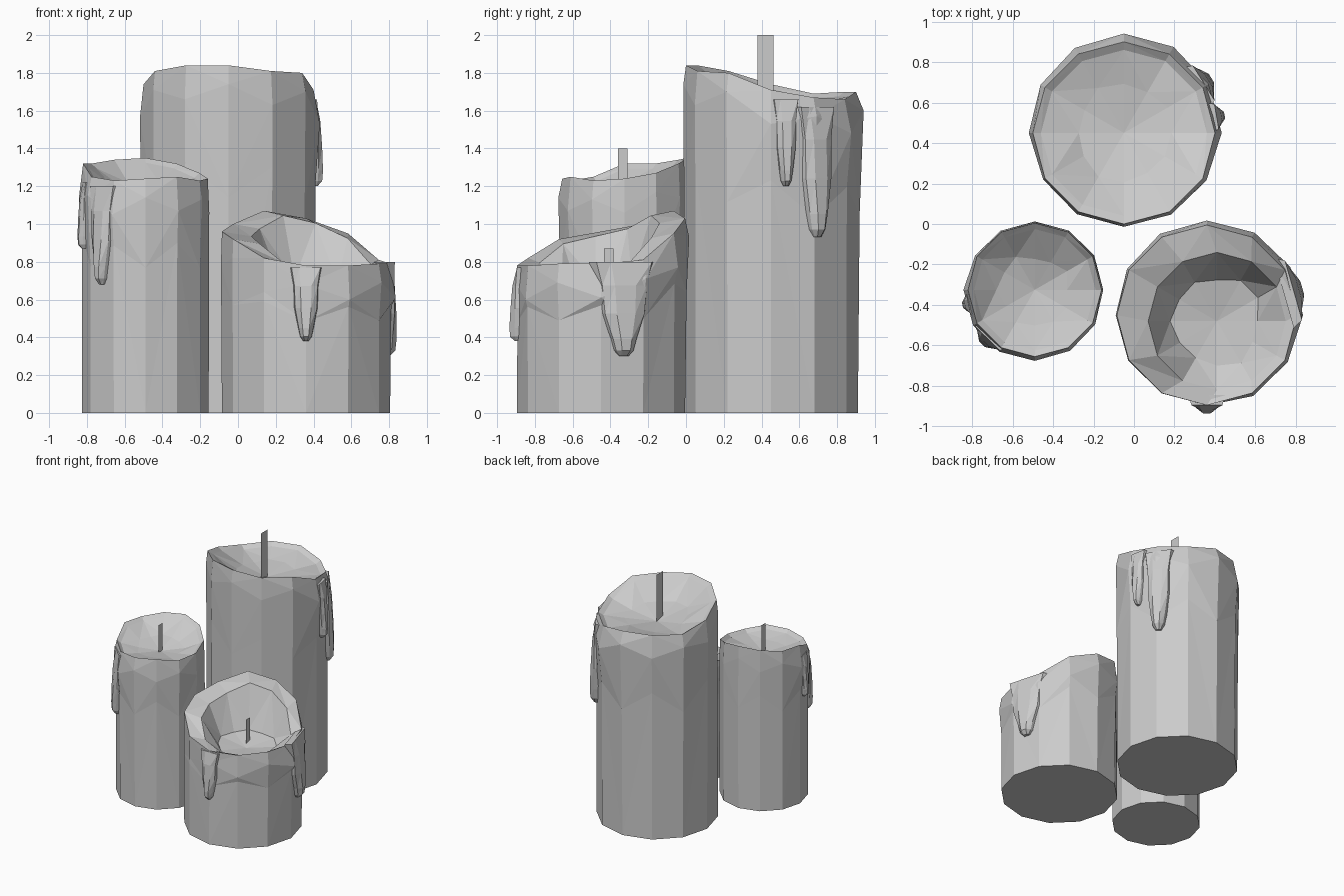
import bpy, bmesh, math, random
from mathutils import Vector

random.seed(4)
SIDES = 12

cube = bpy.data.objects.get("Cube")
if cube:
    bpy.data.objects.remove(cube, do_unlink=True)

# One plain wax colour for everything
wax = bpy.data.materials.new("grey wax")
wax.use_nodes = True
colour = (0.6, 0.6, 0.6, 1)
wax.diffuse_color = colour
wax.node_tree.nodes["Principled BSDF"].inputs["Base Color"].default_value = colour


def finish(name, bm, recalc=True):
    if recalc:
        bmesh.ops.recalc_face_normals(bm, faces=bm.faces)
    mesh = bpy.data.meshes.new(name)
    bm.to_mesh(mesh)
    bm.free()
    mesh.materials.append(wax)
    obj = bpy.data.objects.new(name, mesh)
    bpy.context.collection.objects.link(obj)
    return obj


def bridge(bm, lower, upper, closed=True):
    """Join two rows of vertices with alternating triangles."""
    count = len(lower)
    for i in range(count if closed else count - 1):
        j = (i + 1) % count
        a, b, c, d = lower[i], lower[j], upper[j], upper[i]
        if i % 2:
            bm.faces.new((a, b, c))
            bm.faces.new((a, c, d))
        else:
            bm.faces.new((a, b, d))
            bm.faces.new((b, c, d))


def candle(name, centre, base_r, heights, bulge, bulge_dir, lip_r, inner_r,
           floor_r, floor_z, blend, shift=(0, 0)):
    """Faceted body with an uneven melted rim around a sunken pool."""
    bm = bmesh.new()

    def ring(radius, height, offset=(0, 0), jitter=0):
        row = []
        for i, top in enumerate(heights):
            a = math.tau * i / SIDES
            swell = 0.5 + 0.5 * math.cos(a - math.radians(bulge_dir))
            r = radius(swell) + random.uniform(-jitter, jitter)
            row.append(bm.verts.new((centre[0] + offset[0] + r * math.cos(a),
                                     centre[1] + offset[1] + r * math.sin(a),
                                     height(i, top))))
        return row

    rows = [
        ring(lambda s: base_r, lambda i, h: 0),
        ring(lambda s: base_r + 0.2 * bulge * s,
             lambda i, h: h * (0.62 if i % 2 else 0.72), jitter=0.004),
        ring(lambda s: base_r + bulge * s,
             lambda i, h: h - (0.1 if i % 2 else 0.18), jitter=0.004),
        ring(lambda s: lip_r, lambda i, h: h),
        ring(lambda s: inner_r, lambda i, h: h - 0.025, shift),
        ring(lambda s: floor_r,
             lambda i, h: floor_z + blend * (h - floor_z), shift, 0.02),
    ]
    for lower, upper in zip(rows, rows[1:]):
        bridge(bm, lower, upper)
    bm.faces.new(rows[0][::-1])
    pool = bm.verts.new((centre[0] + shift[0], centre[1] + shift[1], floor_z))
    last = rows[-1]
    for i in range(SIDES):
        bm.faces.new((last[i], last[(i + 1) % SIDES], pool))
    return finish(name, bm)


def drip(name, centre, angle, radius, top, bottom, width, tip_width, depth):
    """Wax run hugging the wall, narrowing to a swollen rounded tip."""
    bm = bmesh.new()
    a = math.radians(angle)
    out = Vector((math.cos(a), math.sin(a), 0))
    side = Vector((-math.sin(a), math.cos(a), 0))
    origin = Vector((centre[0], centre[1], 0))
    # share of the fall, half width, thickness
    stations = [(0, width, 0.0), (0.25, width * 0.8, depth * 0.6),
                (0.55, (width + tip_width) / 2, depth * 0.85),
                (0.82, tip_width, depth), (0.94, tip_width * 0.75, depth * 0.9),
                (1, tip_width * 0.35, depth * 0.3)]
    rows = []
    for fall, w, d in stations:
        z = top + (bottom - top) * fall
        section = [(-w, -0.05), (-w * 0.85, d * 0.3), (-w * 0.4, d),
                   (w * 0.4, d), (w * 0.85, d * 0.3), (w, -0.05)]
        rows.append([bm.verts.new(origin + out * (radius + push) + side * across
                                  + Vector((0, 0, z)))
                     for across, push in section])
    for upper, lower in zip(rows, rows[1:]):
        bridge(bm, lower, upper)
    bm.faces.new(rows[0])
    bm.faces.new(rows[-1][::-1])
    return finish(name, bm)


def wick(name, x, y, bottom, top, width):
    """Flat ribbon standing in the pool."""
    bm = bmesh.new()
    h = width / 2
    corners = [(y - h, bottom), (y + h, bottom), (y + h, top), (y - h, top)]
    bm.faces.new([bm.verts.new((x, cy, cz)) for cy, cz in corners])
    return finish(name, bm, recalc=False)


# Tall candle at the back
tall = (-0.05, 0.45)
candle("tall_candle", tall, 0.46,
       [1.71, 1.67, 1.66, 1.70, 1.70, 1.69, 1.74, 1.81, 1.84, 1.84, 1.81, 1.80],
       0.03, 70, 0.45, 0.41, 0.24, 1.61, 0.3)
wick("tall_wick", -0.05, 0.42, 1.6, 2.0, 0.085)
drip("tall_narrow_drip", tall, 10, 0.465, 1.66, 1.2, 0.075, 0.04, 0.04)
drip("tall_wide_drip", tall, 32, 0.465, 1.62, 0.93, 0.12, 0.065, 0.045)

# Medium candle at the front, on the -x side
medium = (-0.49, -0.325)
candle("medium_candle", medium, 0.335,
       [1.24, 1.27, 1.32, 1.35, 1.34, 1.32, 1.32, 1.25, 1.23, 1.24, 1.25, 1.23],
       0.02, 250, 0.33, 0.30, 0.17, 1.17, 0.3)
wick("medium_wick", -0.48, -0.335, 1.16, 1.4, 0.05)
drip("medium_wide_drip", medium, 226, 0.335, 1.2, 0.68, 0.1, 0.045, 0.04)
drip("medium_narrow_drip", medium, 192, 0.335, 1.22, 0.87, 0.06, 0.035, 0.03)

# Short hollow candle at the front, on the +x side
short = (0.36, -0.45)
candle("short_candle", short, 0.445,
       [0.79, 0.81, 0.95, 1.03, 1.07, 1.0, 0.96, 0.92, 0.82, 0.78, 0.78, 0.79],
       0.03, 40, 0.445, 0.34, 0.22, 0.66, 0.12, (0.05, -0.03))
wick("short_wick", 0.38, -0.41, 0.65, 0.87, 0.05)
drip("short_front_drip", short, 270, 0.445, 0.77, 0.38, 0.09, 0.045, 0.04)
drip("short_side_drip", short, 16, 0.445, 0.8, 0.3, 0.18, 0.075, 0.045)
